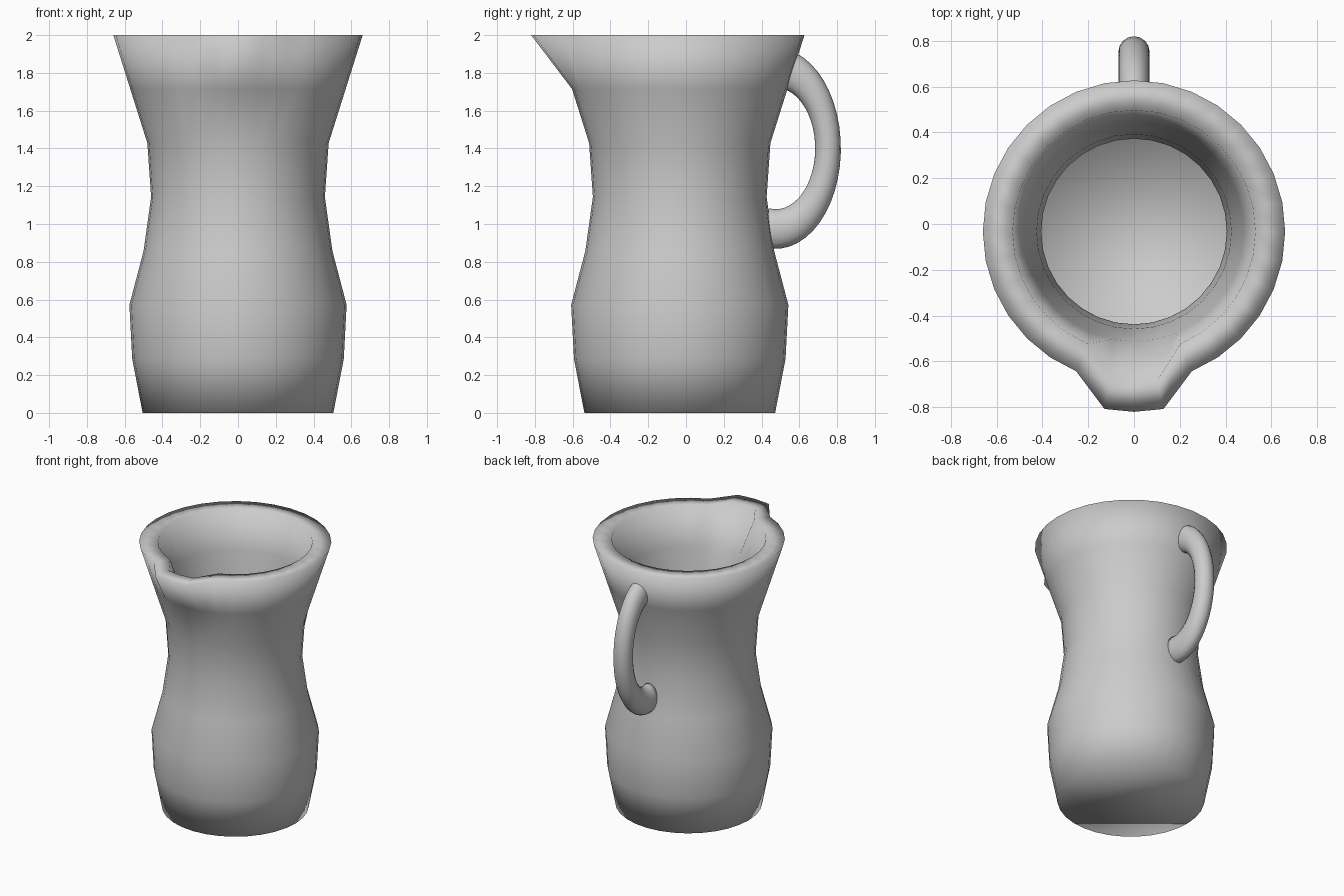
import bpy, bmesh
from math import sin, cos, pi, radians

cube = bpy.data.objects.get("Cube")
if cube:
    bpy.data.objects.remove(cube, do_unlink=True)

clay = bpy.data.materials.new("grey clay")
clay.use_nodes = True
clay.diffuse_color = (0.6, 0.6, 0.6, 1)
clay.node_tree.nodes["Principled BSDF"].inputs["Base Color"].default_value = (0.6, 0.6, 0.6, 1)

SEGMENTS = 32
CENTRE_Y = -0.033
STEP = 2 / 7


def finish(bm, name):
    bmesh.ops.recalc_face_normals(bm, faces=bm.faces)
    for face in bm.faces:
        face.smooth = True
    mesh = bpy.data.meshes.new(name)
    bm.to_mesh(mesh)
    bm.free()
    mesh.materials.append(clay)
    obj = bpy.data.objects.new(name, mesh)
    bpy.context.collection.objects.link(obj)
    return obj


def loft(bm, rings):
    """Join consecutive vertex rings with quads and cap both ends."""
    for low, high in zip(rings, rings[1:]):
        n = len(low)
        for i in range(n):
            j = (i + 1) % n
            bm.faces.new((low[i], low[j], high[j], high[i]))
    bm.faces.new(rings[0][::-1])
    bm.faces.new(rings[-1])


# Jug body: outer wall up to the rim, then inner wall down to the floor
outer = [0.505, 0.56, 0.575, 0.50, 0.46, 0.48, 0.57, 0.66]
inner = [0.43, 0.49, 0.50, 0.43, 0.405, 0.425, 0.48, 0.53]
profile = [(r, i * STEP) for i, r in enumerate(outer)]
profile += [(r, max(i * STEP, 0.08)) for i, r in reversed(list(enumerate(inner)))]

bm = bmesh.new()
rings = []
for r, z in profile:
    ring = []
    for i in range(SEGMENTS):
        a = 2 * pi * i / SEGMENTS - pi / 2
        y = r * sin(a) + CENTRE_Y
        # Pouring spout: pull the three front rim points forward
        if z > 1.99 and i in (0, 1, SEGMENTS - 1):
            y -= 0.127
        ring.append(bm.verts.new((r * cos(a), y, z)))
    rings.append(ring)
loft(bm, rings)
finish(bm, "jug_body")

# Handle: an arc of round tube, stretched upright, with its ends in the wall
ARC_STEPS, SIDES = 24, 16
MAJOR, MINOR, STRETCH = 0.277, 0.068, 1.54
bm = bmesh.new()
rings = []
for i in range(ARC_STEPS + 1):
    t = radians(-100 + 180 * i / ARC_STEPS)
    ring = []
    for k in range(SIDES):
        p = 2 * pi * k / SIDES
        d = MAJOR + MINOR * cos(p)
        ring.append(bm.verts.new((MINOR * sin(p), 0.475 + d * cos(t),
                                  1.4 + STRETCH * d * sin(t))))
    rings.append(ring)
loft(bm, rings)
finish(bm, "handle")
